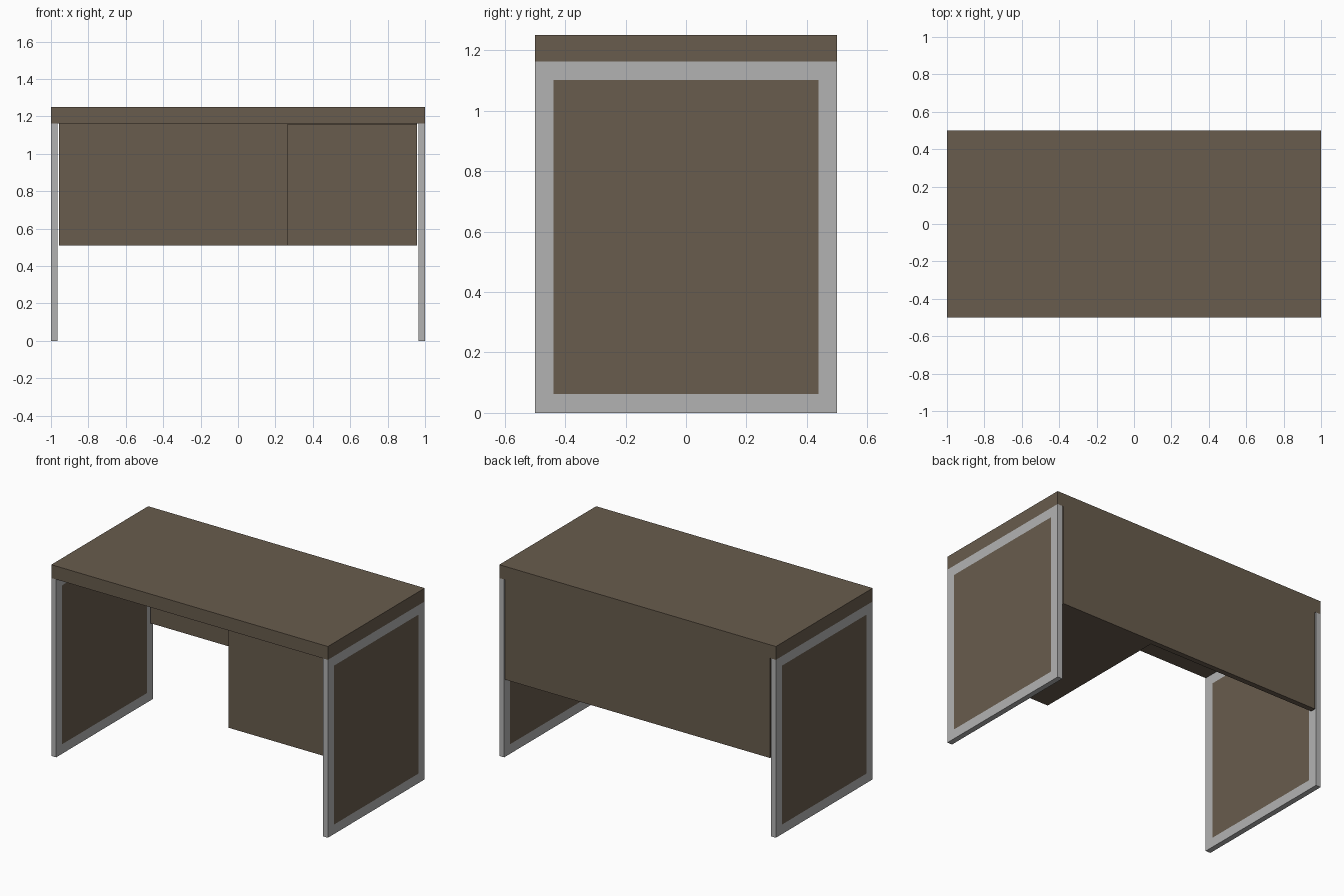
import bpy
import bmesh
from mathutils import Vector

cube = bpy.data.objects.get("Cube")
if cube:
    bpy.data.objects.remove(cube, do_unlink=True)


def make_material(name, rgb):
    mat = bpy.data.materials.new(name)
    mat.use_nodes = True
    mat.diffuse_color = (*rgb, 1)
    mat.node_tree.nodes["Principled BSDF"].inputs["Base Color"].default_value = (*rgb, 1)
    return mat


wood = make_material("dark brown wood", (0.14, 0.107, 0.074))
metal = make_material("grey metal", (0.45, 0.45, 0.45))


def box(name, low, high, mats, frame=0):
    """Box between two corners; frame insets the two x-facing sides as panels."""
    low, high = Vector(low), Vector(high)
    bm = bmesh.new()
    bmesh.ops.create_cube(bm, size=1)
    for v in bm.verts:
        v.co = (low + high) / 2 + v.co * (high - low)
    if frame:
        sides = [f for f in bm.faces if abs(f.normal.x) > 0.9]
        bmesh.ops.inset_individual(bm, faces=sides, thickness=frame)
        for f in sides:
            f.material_index = 1
    mesh = bpy.data.meshes.new(name)
    bm.to_mesh(mesh)
    bm.free()
    for mat in mats:
        mesh.materials.append(mat)
    obj = bpy.data.objects.new(name, mesh)
    bpy.context.collection.objects.link(obj)
    return obj


# Desktop slab
box("desktop", (-1, -0.5, 1.163), (1, 0.5, 1.25), [wood])

# Framed side legs with flush wooden panels
box("left_leg", (0.965, -0.5, 0), (1, 0.5, 1.163), [metal, wood], 0.088)
box("right_leg", (-1, -0.5, 0), (-0.965, 0.5, 1.163), [metal, wood], 0.088)

# Back panel between the legs
box("back_panel", (-0.957, 0.465, 0.51), (0.957, 0.5, 1.163), [wood])

# Storage cabinet hung under the desktop
box("cabinet", (0.262, -0.47, 0.51), (0.957, 0.465, 1.157), [wood])
